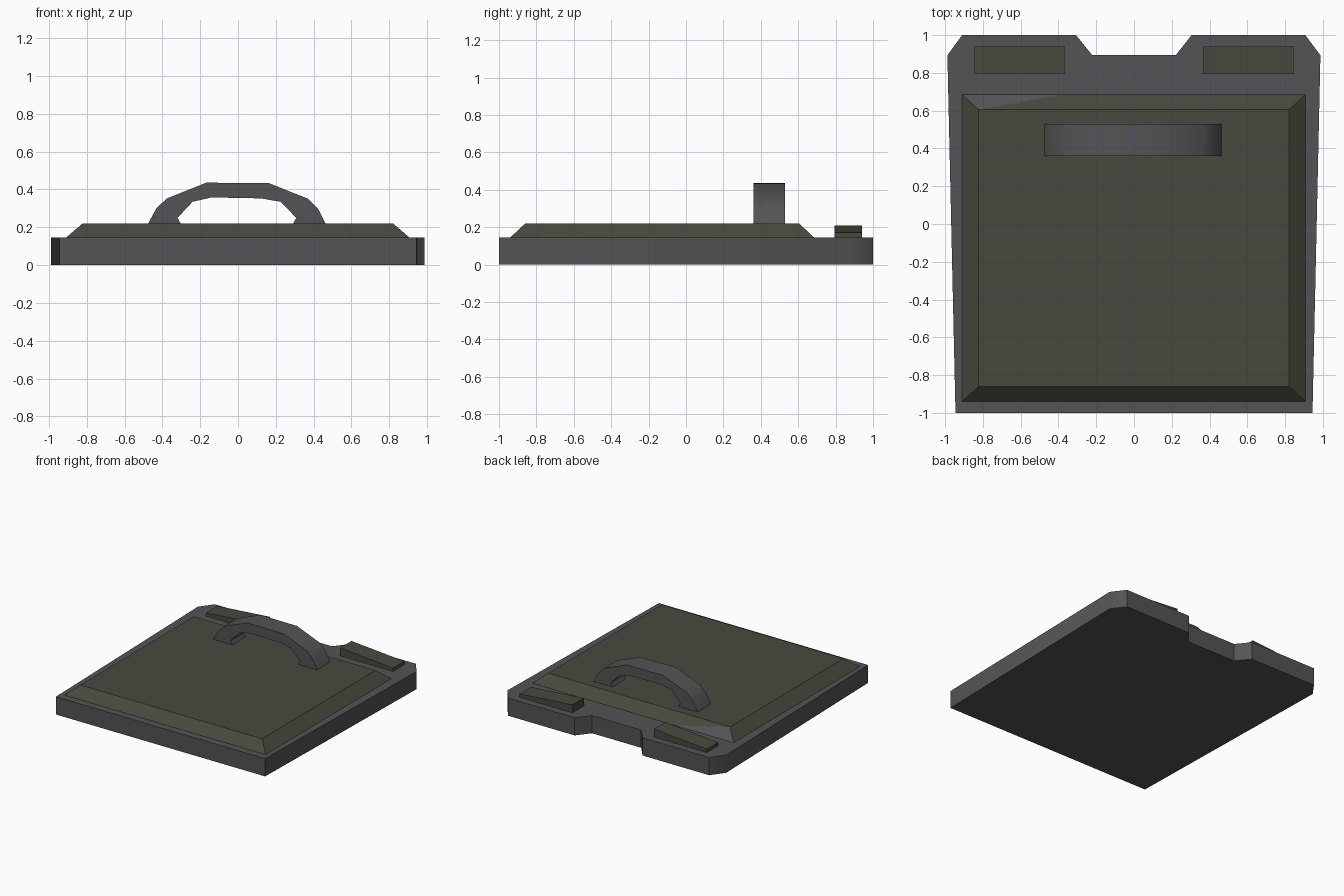
import bpy, bmesh, math
from mathutils import Vector

if "Cube" in bpy.data.objects:
    bpy.data.objects.remove(bpy.data.objects["Cube"])


def material(name, rgb):
    m = bpy.data.materials.new(name)
    m.diffuse_color = (*rgb, 1)
    m.use_nodes = True
    m.node_tree.nodes["Principled BSDF"].inputs["Base Color"].default_value = m.diffuse_color
    return m


grey = material("dark_grey", (0.088, 0.088, 0.092))
green = material("dark_green", (0.064, 0.068, 0.049))


def finish(name, bm, mats, smooth=False):
    bmesh.ops.recalc_face_normals(bm, faces=bm.faces)
    me = bpy.data.meshes.new(name)
    bm.to_mesh(me)
    bm.free()
    ob = bpy.data.objects.new(name, me)
    bpy.context.collection.objects.link(ob)
    for m in mats:
        me.materials.append(m)
    if smooth:
        bpy.ops.object.select_all(action='DESELECT')
        ob.select_set(True)
        bpy.context.view_layer.objects.active = ob
        bpy.ops.object.shade_smooth_by_angle(angle=math.radians(45))
    return ob


def extrude(name, points, offset, mat, smooth=False):
    """Closed profile swept along an offset vector."""
    bm = bmesh.new()
    face = bm.faces.new([bm.verts.new(p) for p in points])
    new = bmesh.ops.extrude_face_region(bm, geom=[face], use_keep_orig=True)["geom"]
    bmesh.ops.translate(bm, vec=Vector(offset),
                        verts=[g for g in new if isinstance(g, bmesh.types.BMVert)])
    return finish(name, bm, [mat], smooth)


# Base plate: tapered sides, chamfered rear corners, notch at the back
BASE_H = 0.145
outline = [(-0.945, -1), (0.945, -1), (0.987, 0.893), (0.907, 1), (0.305, 1),
           (0.222, 0.895), (-0.222, 0.895), (-0.307, 1), (-0.91, 1), (-0.988, 0.893)]
extrude("base_plate", [(x, y, 0) for x, y in outline], (0, 0, BASE_H), grey, True)

# Raised panel with sloped borders
TOP = 0.22
bm = bmesh.new()
low = [bm.verts.new((x, y, BASE_H)) for x, y in
       [(-0.91, -0.94), (0.908, -0.94), (0.908, 0.685), (-0.91, 0.685)]]
high = [bm.verts.new((x, y, TOP)) for x, y in
        [(-0.822, -0.86), (0.82, -0.86), (0.82, 0.605), (-0.822, 0.605)]]
split = bm.verts.new((-0.38, 0.685, BASE_H))
bm.faces.new(high)
bm.faces.new(low[:3] + [split, low[3]])
for a, b in ((0, 1), (1, 2), (3, 0)):
    bm.faces.new((low[a], low[b], high[b], high[a]))
bm.faces.new((low[2], split, high[3], high[2]))
# Grey corner of the rear slope
bm.faces.new((split, low[3], high[3])).material_index = 1
finish("raised_panel", bm, [green, grey])

# Rear wedges, tall at the inner end
for side, label in ((-1, "left"), (1, "right")):
    profile = [(0.367, BASE_H), (0.845, BASE_H), (0.845, 0.172), (0.367, 0.21)]
    extrude("wedge_" + label, [(side * x, 0.793, z) for x, z in profile],
            (0, 0.147, 0), green)

# Carry handle: faceted arch
outer = [(-0.475, TOP), (-0.433, 0.298), (-0.378, 0.352), (-0.168, 0.436),
         (0.162, 0.434), (0.368, 0.352), (0.423, 0.298), (0.463, TOP)]
inner = [(0.292, TOP), (0.308, 0.25), (0.225, 0.335), (0.12, 0.353),
         (-0.14, 0.358), (-0.24, 0.335), (-0.32, 0.25), (-0.303, TOP)]
extrude("handle", [(x, 0.36, z) for x, z in outer + inner], (0, 0.17, 0), grey, True)
